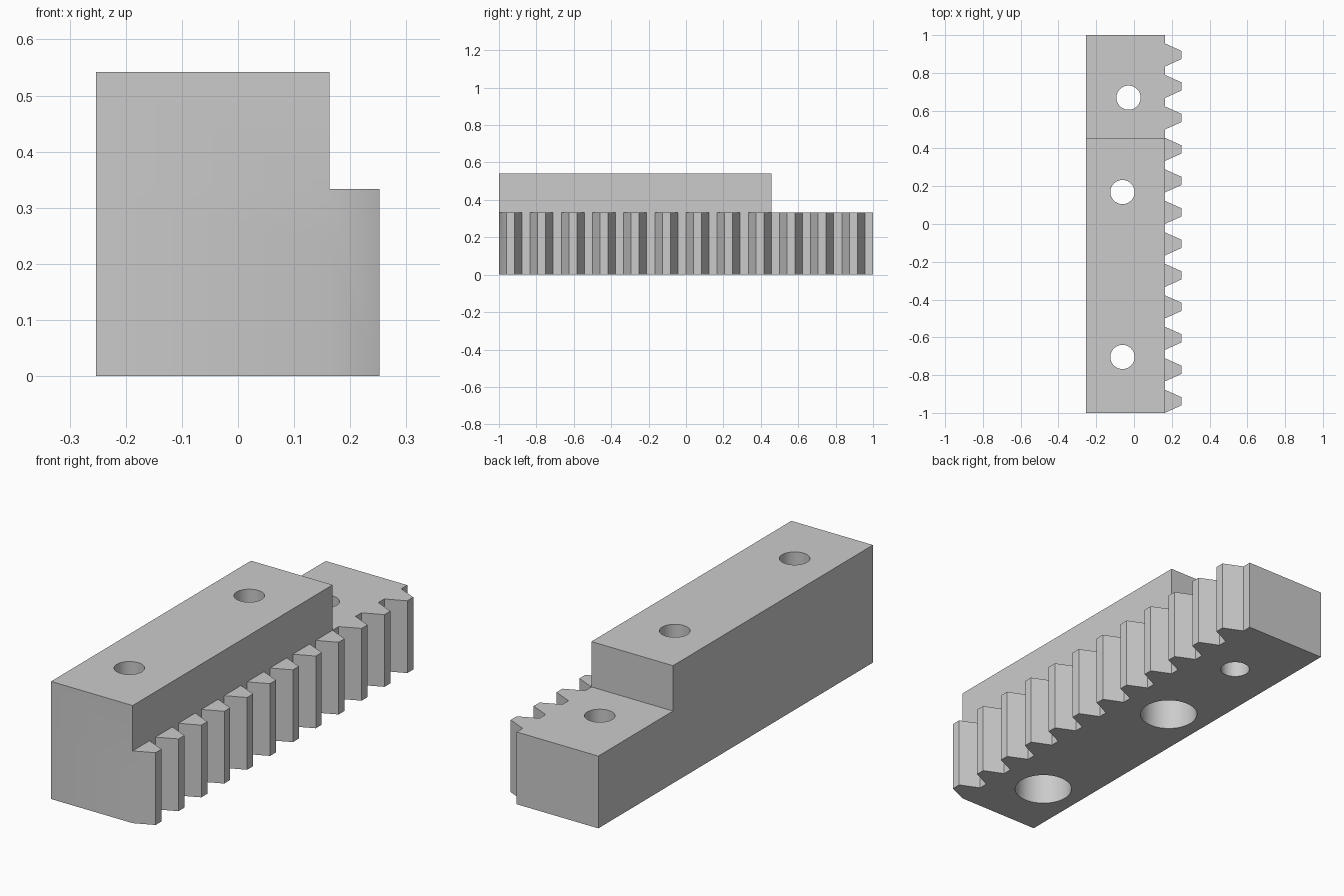
import bpy, bmesh, math

cube = bpy.data.objects.get("Cube")
if cube:
    bpy.data.objects.remove(cube, do_unlink=True)

BACK, ROOT, TIP = -0.253, 0.163, 0.252      # x of plain side, tooth root, tooth tip
LOW, HIGH, STEP_Y = 0.333, 0.542, 0.456     # rack height, block height, step position
TEETH, PITCH, FIRST = 12, 1 / 6, -0.9385
BASE_HALF, TIP_HALF = 0.0615, 0.0215

grey = bpy.data.materials.new("plain grey")
grey.use_nodes = True
colour = (0.6, 0.6, 0.6, 1)
grey.diffuse_color = colour
grey.node_tree.nodes["Principled BSDF"].inputs["Base Color"].default_value = colour


def prism(name, outline, z0, z1):
    """Extrude an outline in x, y between two heights."""
    bm = bmesh.new()
    face = bm.faces.new([bm.verts.new((x, y, z0)) for x, y in outline])
    ext = bmesh.ops.extrude_face_region(bm, geom=[face])["geom"]
    for v in ext:
        if isinstance(v, bmesh.types.BMVert):
            v.co.z = z1
    bmesh.ops.recalc_face_normals(bm, faces=bm.faces)
    mesh = bpy.data.meshes.new(name)
    bm.to_mesh(mesh)
    bm.free()
    mesh.materials.append(grey)
    obj = bpy.data.objects.new(name, mesh)
    bpy.context.collection.objects.link(obj)
    return obj


def circle(x, y, r, n=48):
    return [(x + r * math.cos(2 * math.pi * i / n), y + r * math.sin(2 * math.pi * i / n))
            for i in range(n)]


def combine(target, tool, operation):
    """Apply a boolean and remove the tool object."""
    mod = target.modifiers.new(operation, 'BOOLEAN')
    mod.operation, mod.object, mod.solver = operation, tool, 'EXACT'
    bpy.context.view_layer.objects.active = target
    bpy.ops.object.modifier_apply(modifier=mod.name)
    bpy.data.objects.remove(tool, do_unlink=True)


# Toothed lower bar, outlined from the front to the back
outline = [(BACK, -1)]
for k in range(TEETH):
    c = FIRST + k * PITCH
    outline += [(ROOT, c - BASE_HALF), (TIP, c - TIP_HALF),
                (TIP, c + TIP_HALF), (ROOT, c + BASE_HALF)]
outline += [(ROOT, 1), (BACK, 1)]
rack = prism("toothed_rack", outline, 0, LOW)

# Raised block over the front part
block = prism("raised_block", [(BACK, -1), (ROOT, -1), (ROOT, STEP_Y), (BACK, STEP_Y)],
              LOW - 0.1, HIGH)
combine(rack, block, 'UNION')

# Screw holes, two of them with a wide recess from below
for x, y, recessed in [(-0.029, 0.669, False), (-0.061, 0.169, True), (-0.061, -0.704, True)]:
    combine(rack, prism("hole_cutter", circle(x, y, 0.064), -0.1, HIGH + 0.1), 'DIFFERENCE')
    if recessed:
        combine(rack, prism("recess_cutter", circle(x, y, 0.126), -0.1, HIGH - LOW), 'DIFFERENCE')

# Smooth the hole walls, keep the machined edges sharp
bpy.ops.object.select_all(action='DESELECT')
rack.select_set(True)
bpy.context.view_layer.objects.active = rack
bpy.ops.object.shade_smooth_by_angle(angle=math.radians(30))
